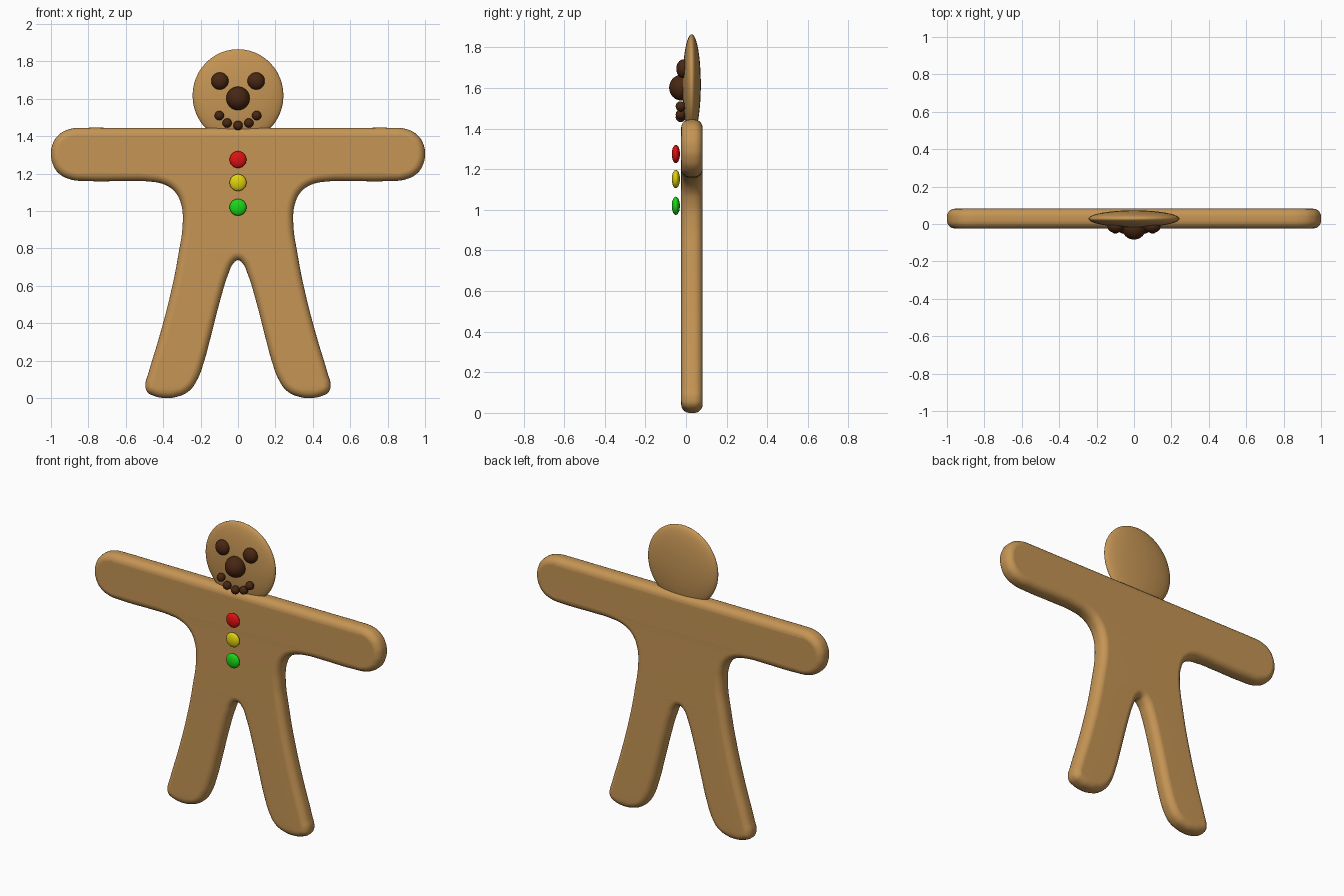
import bpy, bmesh, math

if "Cube" in bpy.data.objects:
    bpy.data.objects.remove(bpy.data.objects["Cube"])


def material(name, rgb):
    m = bpy.data.materials.new(name)
    m.diffuse_color = (*rgb, 1)
    m.use_nodes = True
    m.node_tree.nodes["Principled BSDF"].inputs["Base Color"].default_value = m.diffuse_color
    return m


biscuit = material("biscuit_brown", (0.56, 0.30, 0.09))
chocolate = material("chocolate", (0.065, 0.02, 0.006))
red = material("icing_red", (0.75, 0.005, 0.005))
yellow = material("icing_yellow", (0.75, 0.64, 0.003))
green = material("icing_green", (0.01, 0.68, 0.008))


def ellipsoid(name, loc, radii, mat, seg=32):
    bpy.ops.mesh.primitive_uv_sphere_add(segments=seg, ring_count=seg // 2, location=loc)
    ob = bpy.context.object
    ob.name = name
    ob.scale = radii
    bpy.ops.object.transform_apply(location=False, rotation=False, scale=True)
    bpy.ops.object.shade_smooth()
    ob.data.materials.append(mat)
    return ob


# body: right half outline (x, z) from crotch round foot and hand to the neck
half = [(0, 0.737), (0.025, 0.72), (0.053, 0.66), (0.096, 0.52), (0.145, 0.33),
        (0.18, 0.20), (0.222, 0.09), (0.265, 0.035), (0.33, 0.006), (0.39, 0.0),
        (0.45, 0.012), (0.485, 0.033), (0.495, 0.07), (0.48, 0.13), (0.42, 0.33),
        (0.36, 0.56), (0.32, 0.76), (0.295, 0.95), (0.305, 1.04), (0.335, 1.10),
        (0.39, 1.14), (0.48, 1.158), (0.6, 1.16), (0.8, 1.16), (0.9, 1.17),
        (0.96, 1.203), (0.99, 1.25), (1.0, 1.30), (0.99, 1.36), (0.955, 1.41),
        (0.9, 1.438), (0.8, 1.445), (0.7, 1.445), (0, 1.445)]
outline = half + [(-x, z) for x, z in half[-2:0:-1]]

ROUND, HALF_THICK = 0.042, 0.053
curve = bpy.data.curves.new("body", 'CURVE')
curve.dimensions = '2D'
curve.fill_mode = 'BOTH'
curve.resolution_u = 6
curve.bevel_depth = ROUND
curve.bevel_resolution = 4
curve.offset = -ROUND
curve.extrude = HALF_THICK - ROUND
spline = curve.splines.new('BEZIER')
spline.bezier_points.add(len(outline) - 1)
spline.use_cyclic_u = True
for p, (x, z) in zip(spline.bezier_points, outline):
    p.co = (x, z, 0)
    p.handle_left_type = p.handle_right_type = 'AUTO'
body = bpy.data.objects.new("body", curve)
bpy.context.collection.objects.link(body)
body.rotation_euler = (math.pi / 2, 0, 0)
body.location = (0, 0.029, 0)
bpy.context.view_layer.objects.active = body
body.select_set(True)
bpy.ops.object.convert(target='MESH')
body = bpy.context.object
bm = bmesh.new()
bm.from_mesh(body.data)
bmesh.ops.remove_doubles(bm, verts=bm.verts, dist=0.0002)
bmesh.ops.recalc_face_normals(bm, faces=bm.faces)
bm.to_mesh(body.data)
bm.free()
body.data.materials.clear()
body.data.materials.append(biscuit)
bpy.ops.object.shade_smooth()
body.modifiers.new("even_shading", 'WEIGHTED_NORMAL')

# head
ellipsoid("head", (0, 0.028, 1.617), (0.243, 0.045, 0.248), biscuit, 48)

# face
for side, s in (("left", -1), ("right", 1)):
    ellipsoid(f"eye_{side}", (s * 0.097, -0.013, 1.695), (0.046, 0.035, 0.046), chocolate)
ellipsoid("nose", (0, -0.024, 1.602), (0.063, 0.059, 0.063), chocolate)
for i, (x, z) in enumerate([(-0.1, 1.51), (-0.058, 1.47), (0, 1.457), (0.058, 1.47), (0.1, 1.51)]):
    ellipsoid(f"mouth_dot_{i + 1}", (x, -0.026, z), (0.025, 0.025, 0.025), chocolate, 20)

# buttons
for name, z, mat in (("top", 1.275, red), ("middle", 1.152, yellow), ("bottom", 1.02, green)):
    ellipsoid(f"button_{name}", (0, -0.05, z), (0.045, 0.02, 0.045), mat)
